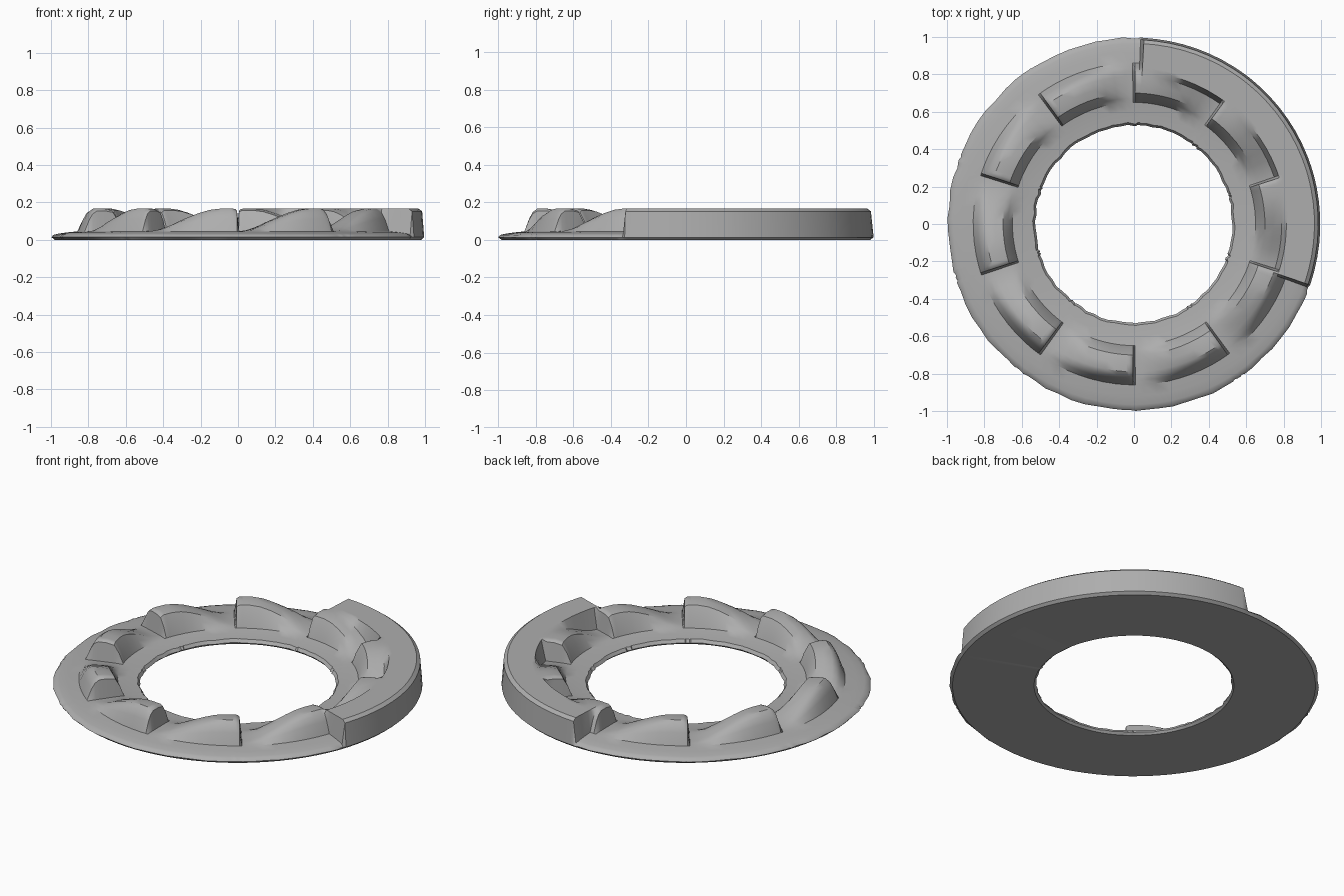
import bpy, bmesh, math, random

if "Cube" in bpy.data.objects:
    bpy.data.objects.remove(bpy.data.objects["Cube"])

random.seed(3)

STEP = 36.0          # angle covered by one ratchet tooth
FIRST = -17.5        # angle of the first tooth's foot
TOP = 0.167          # height of teeth and raised rim

# Radius, flat ring height, share of tooth height
SECTION = [(0.528, 0.012, 0), (0.54, 0.03, 0), (0.6, 0.035, 0), (0.65, 0.043, 0),
           (0.672, 0.045, 0.5), (0.70, 0.046, 0.92), (0.745, 0.046, 1), (0.79, 0.046, 1),
           (0.815, 0.046, 0.85), (0.835, 0.046, 0.55), (0.86, 0.045, 0), (0.92, 0.039, 0),
           (0.965, 0.032, 0), (0.985, 0.026, 0), (0.996, 0.014, 0)]

# Tooth ramp: share of tooth length, share of height
RAMP = [(0, 0), (0.08, 0.04), (0.2, 0.2), (0.32, 0.42), (0.44, 0.62), (0.56, 0.8),
        (0.68, 0.94), (0.8, 1), (0.88, 1), (0.9, 1), (0.93, 1), (0.955, 0.97), (0.975, 0.9)]


def in_rim(tooth, t):
    """Raised rim covers teeth 0 to 2 with a short lead-in on tooth 9."""
    return tooth in (0, 1) or (tooth == 2 and t < 0.91) or (tooth == 9 and t > 0.94)


def mesh_object(name, bm, material):
    mesh = bpy.data.meshes.new(name)
    bm.normal_update()
    bmesh.ops.recalc_face_normals(bm, faces=bm.faces)
    bm.to_mesh(mesh)
    bm.free()
    obj = bpy.data.objects.new(name, mesh)
    bpy.context.collection.objects.link(obj)
    mesh.materials.append(material)
    bpy.context.view_layer.objects.active = obj
    obj.select_set(True)
    bpy.ops.object.shade_smooth_by_angle(angle=math.radians(35))
    return obj


grey = bpy.data.materials.new("plain grey")
grey.diffuse_color = (0.42, 0.42, 0.42, 1)
grey.use_nodes = True
grey.node_tree.nodes["Principled BSDF"].inputs["Base Color"].default_value = grey.diffuse_color

# Ratchet ring: closed cross-sections swept round the axis
bm = bmesh.new()
loops = []
for tooth in range(10):
    for t, rise in RAMP:
        a = math.radians(FIRST + (tooth + t) * STEP)
        rim = in_rim(tooth, t)
        rough = random.uniform(-0.006, 0.004)
        points = []
        for i, (r, base, share) in enumerate(SECTION):
            z = base + (TOP - base) * share * rise
            if rim and r > 0.81:
                # Raised rim with a softened, slightly sloping outer wall
                z = {0.985: 0.152, 0.996: 0.014}.get(r, TOP)
            # Rough edges on the thin flange
            if i < 2 or (i > 12 and not rim):
                r += rough
            points.append((r, z))
        # Flat underside
        points += [(0.98, 0), (0.54, 0)]
        loops.append([bm.verts.new((r * math.cos(a), r * math.sin(a), z)) for r, z in points])

for k, loop in enumerate(loops):
    after = loops[(k + 1) % len(loops)]
    n = len(loop)
    for j in range(n):
        m = (j + 1) % n
        bm.faces.new((loop[j], loop[m], after[m], after[j]))

mesh_object("ratchet_ring", bm, grey)
